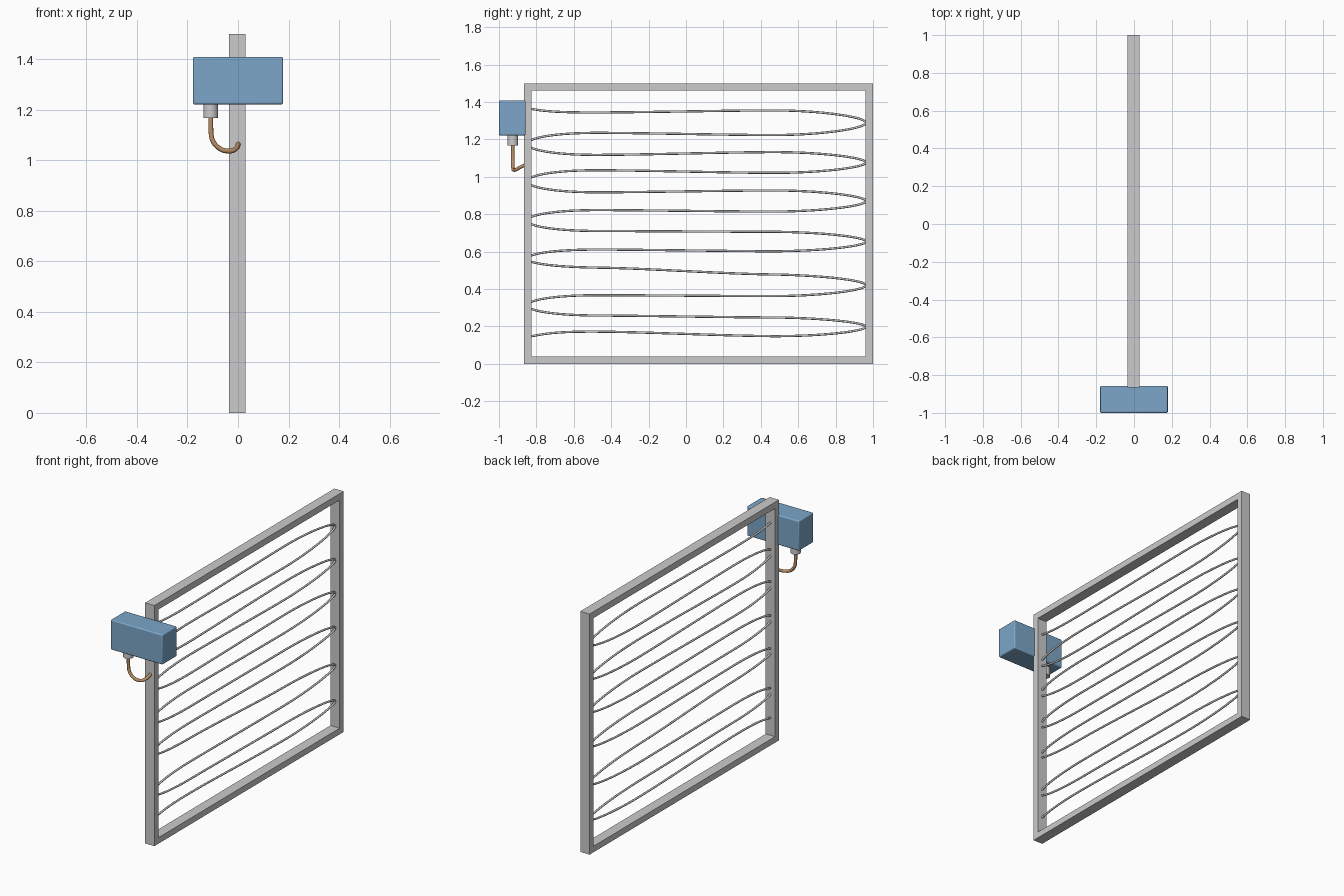
import bpy, bmesh
from mathutils import Vector

if "Cube" in bpy.data.objects:
    bpy.data.objects.remove(bpy.data.objects["Cube"])

CX = -0.003  # frame and wire plane


def material(name, color):
    m = bpy.data.materials.new(name)
    m.diffuse_color = color
    m.use_nodes = True
    m.node_tree.nodes["Principled BSDF"].inputs["Base Color"].default_value = m.diffuse_color
    return m


def add_mesh(name, bm, mat=None):
    bmesh.ops.recalc_face_normals(bm, faces=bm.faces)
    me = bpy.data.meshes.new(name)
    bm.to_mesh(me)
    bm.free()
    ob = bpy.data.objects.new(name, me)
    bpy.context.collection.objects.link(ob)
    if mat:
        me.materials.append(mat)
    return ob


def add_tube(name, points, radius, res, sides, mat=None):
    """points: (position, outgoing handle offset or None for automatic)"""
    cu = bpy.data.curves.new(name, 'CURVE')
    cu.dimensions = '3D'
    cu.bevel_depth = radius
    cu.bevel_resolution = sides
    cu.resolution_u = res
    cu.use_fill_caps = True
    sp = cu.splines.new('BEZIER')
    sp.bezier_points.add(len(points) - 1)
    for bp, (co, h) in zip(sp.bezier_points, points):
        bp.co = co
        if h is None:
            bp.handle_left_type = bp.handle_right_type = 'AUTO'
        else:
            bp.handle_left_type = bp.handle_right_type = 'FREE'
            bp.handle_left = Vector(co) - Vector(h)
            bp.handle_right = Vector(co) + Vector(h)
    sp.use_smooth = True
    ob = bpy.data.objects.new(name, cu)
    bpy.context.collection.objects.link(ob)
    if mat:
        cu.materials.append(mat)
    return ob


blue = material("blue_paint", (0.20, 0.38, 0.58, 1))
copper = material("copper", (0.50, 0.28, 0.13, 1))

# Rectangular frame: ring between outer and inner outlines, extruded in x
bm = bmesh.new()
hx = 0.032


def outline(x, y0, y1, z0, z1):
    return [bm.verts.new((x, y, z)) for y, z in ((y0, z0), (y1, z0), (y1, z1), (y0, z1))]


loops = [outline(CX - hx, -0.865, 1.0, 0, 1.5), outline(CX + hx, -0.865, 1.0, 0, 1.5),
         outline(CX + hx, -0.827, 0.96, 0.038, 1.46), outline(CX - hx, -0.827, 0.96, 0.038, 1.46)]
for a, b in zip(loops, loops[1:] + loops[:1]):
    for i in range(4):
        j = (i + 1) % 4
        bm.faces.new((a[i], a[j], b[j], b[i]))
add_mesh("frame", bm)

# Serpentine wire: height of each run at its left and right third
rows = [(1.344, 1.355), (1.235, 1.223), (1.117, 1.132), (1.035, 1.021),
        (0.917, 0.927), (0.822, 0.814), (0.710, 0.706), (0.611, 0.602),
        (0.514, 0.478), (0.367, 0.362), (0.258, 0.248), (0.172, 0.148)]
pts = [((CX, -0.85, 1.367), (0, 0.08, -0.014))]
for i, (zl, zr) in enumerate(rows):
    d = 1 if i % 2 == 0 else -1
    h = (0, 0.26 * d, (zr - zl) * 0.1 * d)   # nearly level handles keep runs flat
    run = [((CX, -0.46, zl), h), ((CX, 0.45, zr), h)]
    pts += run[::d]
    if i + 1 < len(rows):
        side = 1 if d == 1 else 0
        za, zb = rows[i][side], rows[i + 1][side]
        y = 0.962 if side else -0.85
        pts.append(((CX, y, (za + zb) / 2), (0, 0, (zb - za) * 0.24)))
pts.append(((CX, -0.85, 0.143), (0, -0.08, -0.014)))
add_tube("serpentine_wire", pts, 0.006, 16, 2)

# Control box on the front post
bm = bmesh.new()
bmesh.ops.create_cube(bm, size=1)
bmesh.ops.scale(bm, vec=(0.358, 0.143, 0.187), verts=bm.verts)
bmesh.ops.translate(bm, vec=(0, -0.9285, 1.3145), verts=bm.verts)
box = add_mesh("control_box", bm, blue)
bev = box.modifiers.new("rounded_edges", 'BEVEL')
bev.width = 0.007
bev.segments = 3

# Cable gland under the box
bm = bmesh.new()
bmesh.ops.create_cone(bm, cap_ends=True, segments=32, radius1=0.029, radius2=0.029, depth=0.065)
bmesh.ops.translate(bm, vec=(-0.108, -0.926, 1.2), verts=bm.verts)
gland = add_mesh("cable_gland", bm)

# Copper pipe from the gland into the post
path = [((-0.108, -0.926, 1.18), (0, 0, -0.02)), ((-0.106, -0.926, 1.10), (0.002, 0, -0.02)),
        ((-0.078, -0.925, 1.05), None), ((-0.03, -0.916, 1.036), None),
        ((-0.007, -0.893, 1.047), None), ((0.002, -0.856, 1.067), None)]
add_tube("copper_pipe", path, 0.0095, 8, 3, copper)

# Smooth shading with sharp edges kept
bpy.ops.object.select_all(action='DESELECT')
for ob in (box, gland):
    ob.select_set(True)
bpy.context.view_layer.objects.active = box
bpy.ops.object.shade_smooth_by_angle()
